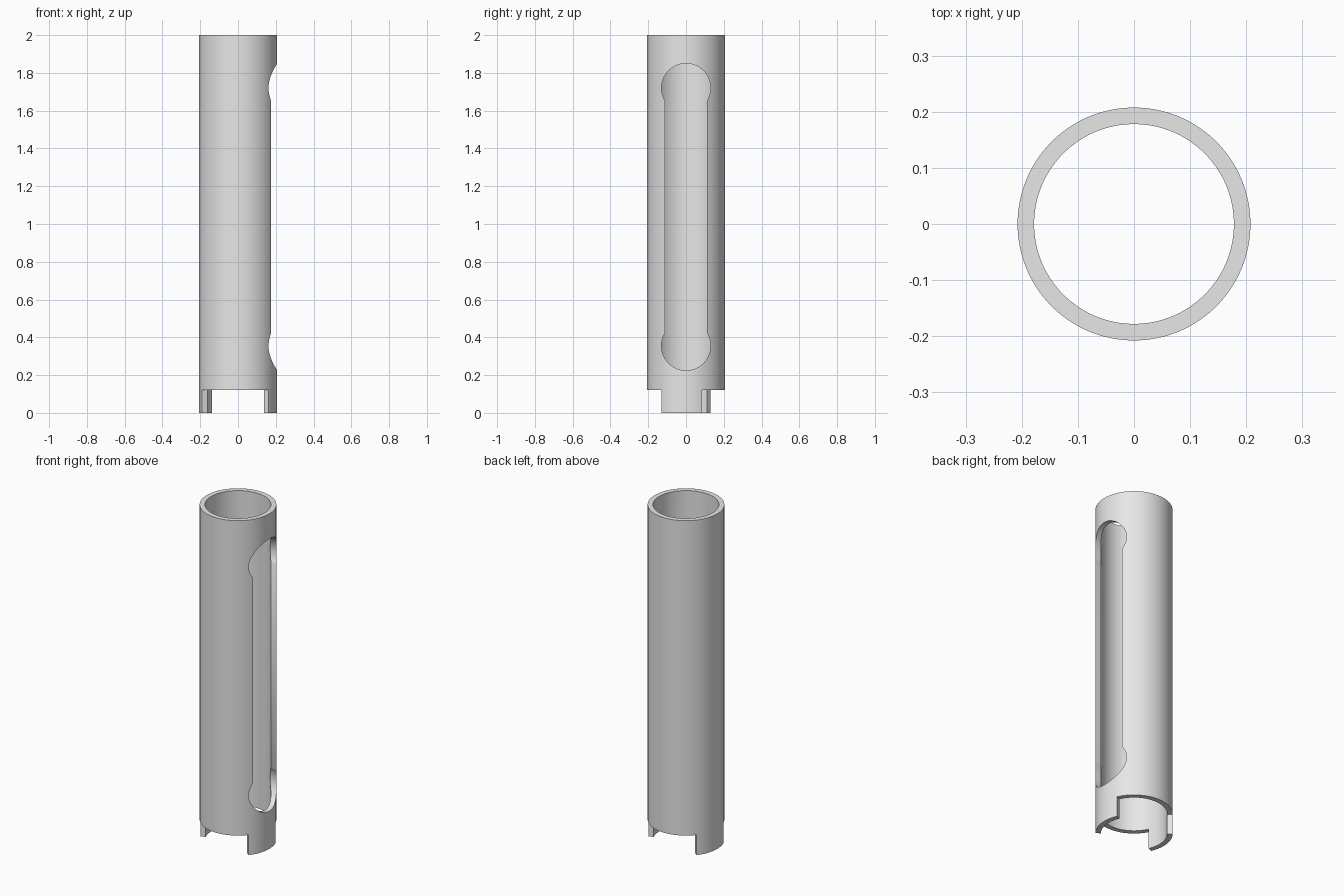
import bpy, bmesh, math
from math import cos, sin, radians, pi
from mathutils import Vector

if "Cube" in bpy.data.objects:
    bpy.data.objects.remove(bpy.data.objects["Cube"])

R_OUT, R_IN, HEIGHT = 0.2075, 0.178, 2.0
SEGMENTS = 128
NOTCH_TOP = 0.12

grey = bpy.data.materials.new("light grey")
grey.diffuse_color = (0.8, 0.8, 0.8, 1)
grey.use_nodes = True
grey.node_tree.nodes["Principled BSDF"].inputs["Base Color"].default_value = grey.diffuse_color


def make_object(name, bm):
    bmesh.ops.recalc_face_normals(bm, faces=bm.faces)
    mesh = bpy.data.meshes.new(name)
    bm.to_mesh(mesh)
    bm.free()
    obj = bpy.data.objects.new(name, mesh)
    bpy.context.collection.objects.link(obj)
    return obj


def prism(name, points, direction):
    """Extrude a closed outline along a direction."""
    bm = bmesh.new()
    face = bm.faces.new([bm.verts.new(p) for p in points])
    ext = bmesh.ops.extrude_face_region(bm, geom=[face], use_keep_orig=True)
    verts = [g for g in ext["geom"] if isinstance(g, bmesh.types.BMVert)]
    bmesh.ops.translate(bm, verts=verts, vec=Vector(direction))
    return make_object(name, bm)


# Hollow tube: a closed wall section swept round the axis
bm = bmesh.new()
section = [(R_IN, 0), (R_OUT, 0), (R_OUT, HEIGHT), (R_IN, HEIGHT)]
rings = []
for i in range(SEGMENTS):
    a = 2 * pi * i / SEGMENTS
    rings.append([bm.verts.new((r * cos(a), r * sin(a), z)) for r, z in section])
for i in range(SEGMENTS):
    p, q = rings[i], rings[(i + 1) % SEGMENTS]
    for k in range(4):
        m = (k + 1) % 4
        bm.faces.new((p[k], q[k], q[m], p[m]))
tube = make_object("slotted_tube", bm)
tube.data.materials.append(grey)

# Side window: a long slot with a wider round opening at each end
HALF, RAD, LOW, HIGH = 0.11, 0.13, 0.355, 1.72
start = math.acos(HALF / RAD)
window = []
for centre, turn in ((HIGH, 0), (LOW, pi)):
    for i in range(49):
        a = -start + (pi + 2 * start) * i / 48 + turn
        window.append((0.02, RAD * cos(a), centre + RAD * sin(a)))
cutters = [prism("window_cutter", window, (0.4, 0, 0))]

# Two opposite notches that leave a pair of teeth at the foot
for n, (a0, a1) in enumerate(((24, 141), (204, 321))):
    wedge = [(0, 0, -0.1)]
    for i in range(13):
        a = radians(a0 + (a1 - a0) * i / 12)
        wedge.append((0.4 * cos(a), 0.4 * sin(a), -0.1))
    cutters.append(prism(f"notch_cutter_{n + 1}", wedge, (0, 0, 0.1 + NOTCH_TOP)))

bpy.context.view_layer.objects.active = tube
for cutter in cutters:
    mod = tube.modifiers.new("cut", "BOOLEAN")
    mod.operation = "DIFFERENCE"
    mod.solver = "EXACT"
    mod.object = cutter
    bpy.ops.object.modifier_apply(modifier=mod.name)
    bpy.data.objects.remove(cutter, do_unlink=True)

# Smooth walls with crisp rims and cut edges
bpy.ops.object.select_all(action="DESELECT")
tube.select_set(True)
bpy.ops.object.shade_smooth_by_angle(angle=radians(30))
